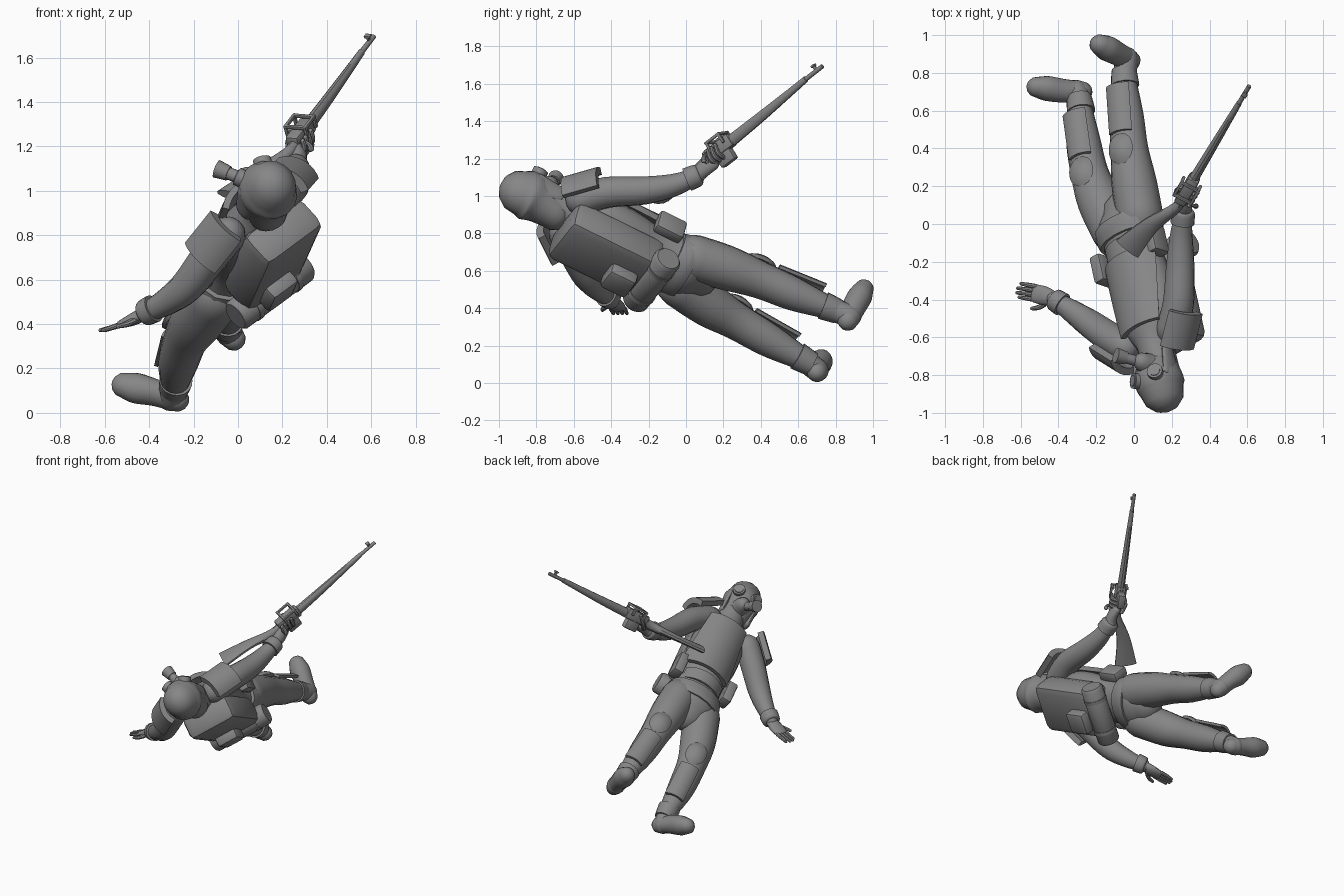
import bpy, bmesh, math
from mathutils import Vector as V, Matrix

if "Cube" in bpy.data.objects:
    bpy.data.objects.remove(bpy.data.objects["Cube"])

mat = bpy.data.materials.new("plain grey")
mat.use_nodes = True
mat.diffuse_color = (0.24, 0.24, 0.24, 1)
mat.node_tree.nodes["Principled BSDF"].inputs["Base Color"].default_value = mat.diffuse_color
made = []

def finish(name, bm, matrix=None):
    bmesh.ops.recalc_face_normals(bm, faces=bm.faces[:])
    mesh = bpy.data.meshes.new(name)
    bm.to_mesh(mesh)
    bm.free()
    ob = bpy.data.objects.new(name, mesh)
    bpy.context.collection.objects.link(ob)
    mesh.materials.append(mat)
    if matrix:
        ob.matrix_world = matrix
    made.append(ob)
    return ob

def axes(main, hint):
    """Orthonormal side, main, out axes; out follows the hint."""
    m = V(main).normalized()
    out = V(hint) - m * m.dot(V(hint))
    out.normalize()
    return m.cross(out), m, out

def place(centre, frame):
    mx = Matrix(frame).transposed().to_4x4()
    mx.translation = V(centre)
    return mx

def tube(name, stations, hint=(0, 0, 1), rounded=(True, True), sides=16, steps=4):
    """Smooth loft through (point, side radius, hint radius) stations."""
    st = [(V(s[0]), s[1], s[-1]) for s in stations]
    rings = []
    for i in range(len(st) - 1):
        a, b, c, d = (st[max(0, min(len(st) - 1, i + k))] for k in (-1, 0, 1, 2))
        for j in range(steps):
            t = j / steps
            mix = lambda k: 0.5 * (2 * b[k] + (c[k] - a[k]) * t + (2 * a[k] - 5 * b[k] + 4 * c[k] - d[k]) * t * t
                                   + (3 * b[k] - a[k] - 3 * c[k] + d[k]) * t ** 3)
            rings.append((mix(0), mix(1), mix(2)))
    rings.append(st[-1])
    for end, on in zip((0, -1), rounded):
        if on:
            p, rx, ry = rings[end]
            t = (p - rings[1 if end == 0 else -2][0]).normalized()
            extra = [(p + t * min(rx, ry) * math.sin(g), rx * math.cos(g), ry * math.cos(g)) for g in (0.5, 1.0, 1.4)]
            rings = extra[::-1] + rings if end == 0 else rings + extra
    bm = bmesh.new()
    loops = []
    for i, (p, rx, ry) in enumerate(rings):
        t = rings[min(i + 1, len(rings) - 1)][0] - rings[max(i - 1, 0)][0]
        x, _, z = axes(t, hint)
        ang = [math.tau * k / sides for k in range(sides)]
        loops.append([bm.verts.new(p + x * rx * math.cos(g) + z * ry * math.sin(g)) for g in ang])
    for lo, hi in zip(loops, loops[1:]):
        for k in range(sides):
            bm.faces.new((lo[k], lo[k - 1], hi[k - 1], hi[k]))
    bm.faces.new(loops[0])
    bm.faces.new(loops[-1])
    return finish(name, bm)

def box(name, centre, frame, size, bevel=0.015):
    bm = bmesh.new()
    bmesh.ops.create_cube(bm, size=1)
    for v in bm.verts:
        v.co = V([c * s for c, s in zip(v.co, size)])
    bmesh.ops.bevel(bm, geom=bm.edges[:], offset=bevel, segments=2, affect='EDGES', profile=0.5)
    return finish(name, bm, place(centre, frame))

def arc_plate(name, centre, frame, radius, half_angle, length, thick=0.018, taper=1.0, dome=False):
    """Plate curved about the main axis; dome rounds it lengthwise as well."""
    bm = bmesh.new()
    n, rows = 10, 8
    grid = []
    for j in range(rows + 1):
        y = 2 * j / rows - 1
        shrink = math.sqrt(max(0.08, 1 - y * y)) if dome else 1 + (taper - 1) * (j / rows)
        drop = 0.03 * y * y if dome else 0
        grid.append([bm.verts.new((radius * math.sin(g * shrink), y * length / 2, radius * math.cos(g * shrink) - drop))
                     for g in [half_angle * (2 * i / n - 1) for i in range(n + 1)]])
    for a, b in zip(grid, grid[1:]):
        for i in range(n):
            bm.faces.new((a[i], a[i + 1], b[i + 1], b[i]))
    bmesh.ops.recalc_face_normals(bm, faces=bm.faces[:])
    bmesh.ops.solidify(bm, geom=bm.faces[:], thickness=thick)
    return finish(name, bm, place(centre, frame))

# Torso frame: side R, towards head U, chest F
R, U, F = axes((0.13, -0.59, 0.29), (-0.64, 0.2, 0.71))
TORSO = (R, U, F)
HIP = V((-0.03, 0, 0.61))

def body(r, u, f):
    return HIP + R * r + U * u + F * f

profile = [(-.08, .14, .11), (0, .185, .14), (.12, .165, .125), (.22, .16, .12), (.4, .185, .14),
           (.55, .18, .13), (.66, .13, .11), (.73, .1, .095), (.84, .09, .085)]
tube("torso", [(body(0, u, 0), a, b) for u, a, b in profile], F)
tube("belt", [(body(0, u, 0), a, a * .76) for u, a in ((.0, .2), (.04, .205), (.1, .19))], F, (False, False))
arc_plate("chest_plate", body(-.02, .45, -.04), TORSO, .215, 1.0, .43, .03, .7)
arc_plate("belly_plate", body(0, .17, -.03), TORSO, .17, 1.0, .09, .02)
for s in (-1, 1):
    box("belt_pouch", body(s * .19, .2, .05), TORSO, (.07, .16, .12))

# Pack, pocket and bed roll
box("backpack", body(-.01, .455, -.14), TORSO, (.36, .54, .19), .05)
box("pack_pocket", body(.03, .33, -.25), TORSO, (.16, .16, .1), .025)
roll = V((.145, -.185, .55))
tube("bed_roll", [(roll + R * r, q) for r, q in ((-.215, .064), (-.2, .075), (.2, .075), (.215, .064))],
     F, (False, False), 20, 1)
for s in (-1, 1):
    tube("roll_strap", [(roll + R * (s * .12 + d), .079) for d in (-.012, .012)], F, (False, False), 20)

# Legs with plates, cuffs and boots
LEGS = [
    [(.03, .04, .67), (.0, .22, .615), (-.025, .4, .55), (-.04, .58, .475), (-.05, .77, .4)],
    [(-.1, -.04, .53), (-.18, .12, .42), (-.235, .27, .33), (-.27, .45, .225), (-.285, .63, .125)],
]
BOOTS = [[(-.02, .865, .335), (-.085, .9, .41), (-.18, .95, .5)],
         [(-.275, .7, .06), (-.37, .705, .09), (-.515, .725, .125)]]
FRONTS = [(-.45, .3, .8), (-.45, .35, .75)]
for pts, boot, front in zip(LEGS, BOOTS, FRONTS):
    tube("trouser_leg", list(zip(pts, (.125, .12, .1, .09, .06))), front)
    hip, thigh, knee, shin, ankle = map(V, pts)
    down = (ankle - knee).normalized()
    frame = axes(-down, front)
    out = frame[2]
    arc_plate("knee_pad", knee - down * .035 + out * .04, frame, .095, .85, .17, .02, dome=True)
    arc_plate("shin_plate", knee + down * .2 + out * .025, frame, .095, .8, .27, .018)
    tube("boot_cuff", [(ankle - down * .04, .076), (ankle, .072), (ankle + down * .05, .066)], front, (False, False))
    heel, mid, toe = map(V, boot)
    tube("boot_ankle", [(ankle, .062), (heel * .7 + mid * .3, .062)], front)
    tube("boot", [(heel, .055, .057), (mid, .06, .064), (mid.lerp(toe, .6), .07, .066), (toe, .058, .054)], down)

# Arms with shoulder plates and cuffs
ARMS = {
    "rifle": ([(.2, -.56, .98), (.235, -.42, 1.02), (.245, -.22, 1.03), (.25, -.06, 1.06), (.262, .06, 1.11)],
              (.4, -.15, .8), .0),
    "open": ([(-.05, -.65, .8), (-.13, -.6, .7), (-.23, -.53, .57), (-.33, -.46, .495), (-.42, -.4, .45)],
             (-.15, -.9, .25), -.01),
}
for label, (pts, out, lift) in ARMS.items():
    tube(label + "_arm", list(zip(pts, (.085, .083, .075, .06, .044))), out)
    a, b, c, d, e = map(V, pts)
    frame = axes(a - b, out)
    arc_plate(label + "_shoulder_plate", a.lerp(b, .25) + frame[2] * lift, frame, .145, .78, .2, .04)
    tube(label + "_cuff", [(d.lerp(e, .55), .064), (e, .06), (e + (e - d) * .12, .048)], out, (False, False))

# Open hand
tube("open_palm", [((-.43, -.395, .443), .04, .03), ((-.475, -.38, .42), .05, .028), ((-.525, -.367, .4), .048, .018)])
for k in range(4):
    y = -.402 + .024 * k
    tip = -.575 - .045 * math.sin(.8 + .6 * k)
    tube("finger", [((-.52, y, .4), .013), ((-.565, y + .008, .385), .012), ((tip, y + .014, .372), .009)], sides=8)
tube("thumb", [((-.46, -.41, .42), .017), ((-.5, -.44, .4), .014), ((-.54, -.447, .39), .01)], sides=8)

# Head with hood, goggles and breathing mask
head = V((.135, -.835, 1.0))
side, crown, face = axes((.1, -.75, .4), (-.58, .38, .6))
HEAD = (side, crown, face)

def on_head(s, c, f):
    return head + side * s + crown * c + face * f

tube("hooded_head", [(on_head(0, c, f), a, b) for c, f, a, b in
     ((-.16, -.03, .095, .085), (-.07, -.005, .115, .12), (-.0, 0, .13, .14), (.055, -.01, .115, .122))], face)
for s in (-1, 1):
    eye = on_head(s * .055, .01, .1)
    aim = (face + side * s * .5).normalized()
    tube("goggle", [(eye, .042), (eye + aim * .04, .042)], crown, (False, False))
    tube("lens", [(eye, .03), (eye + aim * .045, .03)], crown, (False, False))
    tube("hood_flap", [(on_head(s * .1, .0, .02), .02, .07), (on_head(s * .1, -.14, .03), .018, .045)], face)
tube("mask", [(on_head(0, -.07, .06), .075), (on_head(0, -.075, .13), .05)], crown)
tip = V((-.06, -.705, 1.085))
snout = on_head(0, -.075, .1)
tube("mask_hose", [(snout, .03), (tip, .028)], crown, (False, False))
along = (tip - snout).normalized()
tube("mask_filter", [(tip - along * .02, .034), (tip + along * .04, .042)], crown, (False, False))

# Rifle: side S, barrel A, sight side T
muzzle, breech = V((.615, .74, 1.69)), V((.27, .16, 1.24))
S, A, T = axes(muzzle - breech, (-.2, -.48, .8))
GUN = (S, A, T)

def gun(s, a, t):
    return breech + S * s + A * a + T * t

tube("barrel", [(gun(0, .02, .01), .017), (gun(0, .805, .01), .012)], T, (False, False), 10)
tube("forestock", [(gun(0, -.02, -.008), .028, .036), (gun(0, .3, -.003), .023, .029), (gun(0, .55, .005), .018, .021),
                   (gun(0, .68, .01), .015, .017)], T, (False, False), 10)
tube("buttstock", [(gun(0, 0, -.01), .036, .028), (gun(0, -.11, -.015), .032, .028),
                   (V((.09, -.005, 1.08)), .022, .048), (V((-.035, -.13, .98)), .022, .078)], S, (False, False), 10)
box("receiver", gun(0, .03, 0), GUN, (.065, .18, .075), .012)
box("magazine", gun(0, .035, -.06), GUN, (.05, .1, .08), .01)
for s in (-1, 1):
    box("guard_post", gun(s * .05, .0, .03), GUN, (.016, .016, .06), .004)
    box("guard_post", gun(s * .05, .09, .03), GUN, (.016, .016, .06), .004)
    box("guard_rail", gun(s * .05, .045, .055), GUN, (.016, .11, .016), .004)
    box("guard_bar", gun(0, .045 + s * .045, .055), GUN, (.11, .016, .016), .004)
tube("bolt_handle", [(gun(0, -.03, .01), .01), (gun(.07, -.04, .0), .01), (gun(.085, -.05, -.02), .015)], A, sides=8)
tube("trigger_guard", [(gun(0, .0, -.03), .007), (gun(0, -.04, -.07), .007), (gun(0, -.09, -.035), .007)], S, sides=8)
box("front_sight", gun(0, .76, .028), GUN, (.01, .02, .04), .003)
box("sight_hood", gun(0, .76, .042), GUN, (.03, .025, .012), .003)

# Hand around the grip
tube("grip_palm", [((.262, .06, 1.11), .04), ((.275, .1, 1.15), .045, .035), ((.275, .14, 1.18), .045, .032)], S)
for k in range(4):
    a = -.055 + .028 * k
    tube("grip_finger", [(gun(.015, a, -.06), .014), (gun(.052, a, -.03), .014), (gun(.05, a + .01, .015), .011)], A, sides=8)
tube("grip_thumb", [(gun(-.02, -.06, -.05), .016), (gun(-.045, -.02, -.02), .014), (gun(-.04, .02, .02), .011)], A, sides=8)

# Smooth surfaces, crisp edges
bpy.ops.object.select_all(action='DESELECT')
for ob in made:
    ob.select_set(True)
bpy.context.view_layer.objects.active = made[0]
bpy.ops.object.shade_smooth_by_angle(angle=math.radians(40))
